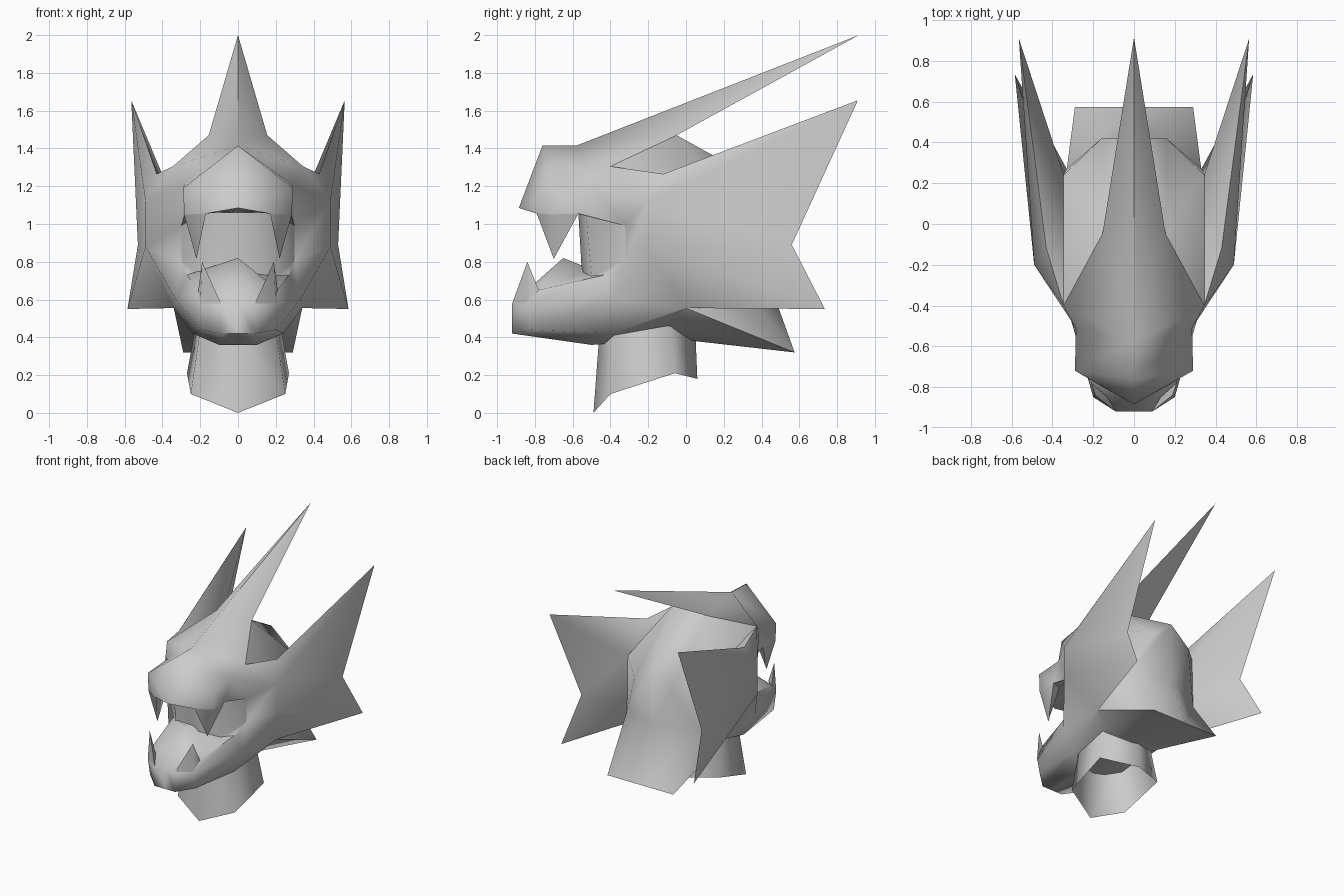
import bpy, bmesh, math

if "Cube" in bpy.data.objects:
    bpy.data.objects.remove(bpy.data.objects["Cube"])

grey = bpy.data.materials.new("stone_grey")
grey.diffuse_color = (0.6, 0.6, 0.6, 1)
grey.use_nodes = True
grey.node_tree.nodes["Principled BSDF"].inputs["Base Color"].default_value = grey.diffuse_color

# Right-half landmarks, grouped by region
P = {}
P.update(  # snout and brow
    crest=(0, -.76, 1.415), top=(0, -.58, 1.415), nose=(0, -.885, 1.085),
    brow=(.29, -.72, 1.19), lip=(.285, -.72, 1.05), lipin=(.17, -.79, 1.055),
    lipback=(.28, -.57, 1.055), brow2=(.285, -.51, 1.21), temple=(.345, -.40, 1.305),
    gape=(.30, -.32, .99), fang=(.22, -.70, .815), palate=(0, -.57, 1.07),
    fangin=(.2, -.6, 1.06))
P.update(  # crown, cheek and ear fin
    crown=(.155, -.05, 1.47), crown0=(0, -.05, 1.47), side=(.345, .24, 1.13),
    fin=(.43, -.12, 1.265), cheek1=(.49, -.20, 1.12), cheek2=(.49, -.20, .88),
    tip=(.565, .91, 1.655), notch=(.53, .56, .89), low=(.585, .735, .55),
    horn=(0, .915, 2.0))
P.update(  # lower jaw
    corner=(.30, -.32, .81), gum=(.27, -.43, .73), rim=(.21, -.78, .65),
    tooth=(.19, -.84, .80), chin=(.20, -.85, .58), chin1=(.09, -.92, .58),
    chin0=(0, -.92, .58), base=(.20, -.82, .44), base1=(.09, -.92, .42),
    base0=(0, -.92, .42), jowl=(.33, -.40, .60), throat=(.24, -.39, .42),
    throat1=(.10, -.50, .36), throat0=(0, -.50, .36), jaw=(.34, 0, .555),
    toothin=(.13, -.85, .64))
P.update(  # back of head and underside
    nape=(.16, .42, 1.07), nape0=(0, .42, 1.21), waist=(.33, .27, .71),
    waist0=(0, .42, .75), hem=(.29, .575, .32), hem0=(0, .575, .32),
    under=(.22, -.10, .46), under0=(0, -.04, .39))
P.update(  # mouth interior and tongue
    wall0=(0, -.57, 1.06), wall=(.2, -.53, 1.06), floor0=(0, -.55, .72),
    floor=(.2, -.50, .72), tongue=(0, -.65, .82), tongue0=(0, -.50, .76))
P.update(  # neck tube
    n0=(0, -.46, .40), n1=(.20, -.38, .44), n2=(.22, -.08, .48), n3=(0, .05, .42),
    m0=(0, -.49, 0), m1=(.25, -.40, .10), m2=(.27, -.06, .21), m3=(0, .06, .18))


def build(name, angle, regions, creases=""):
    """Build named-point faces and their mirror images as one welded part."""
    bm, verts = bmesh.new(), {}

    def vert(key, sign):
        x, y, z = P[key]
        k = (key, sign if x else 1)
        if k not in verts:
            verts[k] = bm.verts.new((x * sign, y, z))
        return verts[k]

    for sign in (1, -1):
        for region in regions:
            for line in region.split(","):
                vs = [vert(k, sign) for k in line.split()]
                bm.faces.new(vs if sign > 0 else vs[::-1])
    bmesh.ops.recalc_face_normals(bm, faces=bm.faces)
    me = bpy.data.meshes.new(name)
    bm.to_mesh(me)
    bm.free()
    me.materials.append(grey)
    ob = bpy.data.objects.new(name, me)
    bpy.context.collection.objects.link(ob)
    bpy.ops.object.select_all(action='DESELECT')
    ob.select_set(True)
    bpy.context.view_layer.objects.active = ob
    bpy.ops.object.shade_smooth_by_angle(angle=math.radians(angle))
    # Extra creases between named points
    names = [k[0] for k in verts]
    pairs = [set(c.split()) for c in creases.split(",")]
    for e in me.edges:
        if {names[i] for i in e.vertices} in pairs:
            e.use_edge_sharp = True


# Closed head shell with the swept crest horn growing out of the brow
build("head", 80, [
    # crown and horn
    "crest top brow2 brow, top crown temple, top temple brow2",
    "top horn crown, crown horn crown0",
    "crown side temple, temple side fin",
    # snout and cheek
    "crest brow nose, nose brow lip lipin, brow brow2 lipback lip",
    "brow2 gape lipback, brow2 cheek1 gape, brow2 temple cheek1",
    "temple fin cheek1, cheek1 cheek2 corner gape",
    # ear fin, outer then inner side
    "fin tip cheek1, cheek1 tip notch, cheek1 notch cheek2",
    "cheek2 notch low, cheek2 low jaw",
    "fin side tip, side notch tip, side waist notch, waist low notch, waist jaw low",
    # nape
    "crown0 nape0 crown, crown nape0 nape, crown nape side, nape0 waist0 waist nape",
    "side nape waist, waist0 hem0 hem waist",
    # underside
    "waist hem jaw, jaw hem under, under hem under0, under0 hem hem0",
    "throat jaw under, throat1 throat under under0, throat0 throat1 under0",
    # lower jaw
    "base0 base1 throat1 throat0, base1 base throat throat1",
    "chin0 chin1 base1 base0, chin1 chin base base1, chin jowl base",
    "base jowl throat, chin rim gum jowl, gum corner jowl",
    "corner cheek2 jowl, jowl cheek2 jaw, jowl jaw throat",
    # palate and mouth walls
    "nose lipin palate, lipin fangin palate, lipin lip lipback fangin",
    "palate fangin wall wall0, fangin lipback gape wall, wall0 wall floor floor0",
    "wall gape corner floor, floor corner gum, floor0 floor gum tongue0",
    # tongue
    "chin0 tongue chin1, chin1 tongue rim, chin1 rim chin, rim tongue tongue0 gum",
], "crown temple, temple side, temple fin, gape corner, corner gum, gum rim,"
   "lipback gape, lip lipback, lip lipin, nose lipin, floor gum, wall wall0,"
   "crown crown0, crown horn, jaw hem, jaw under, jaw throat")

# Upper fangs and lower teeth
build("upper_fangs", 60, [
    "lip lipin fang, lipin fangin fang, fangin lipback fang, lipback lip fang"])
build("lower_teeth", 60, [
    "chin rim tooth, rim toothin tooth, toothin chin1 tooth, chin1 chin tooth"])

# Open six-sided neck
build("neck", 70, ["n0 n1 m1 m0, n1 n2 m2 m1, n2 n3 m3 m2"])
